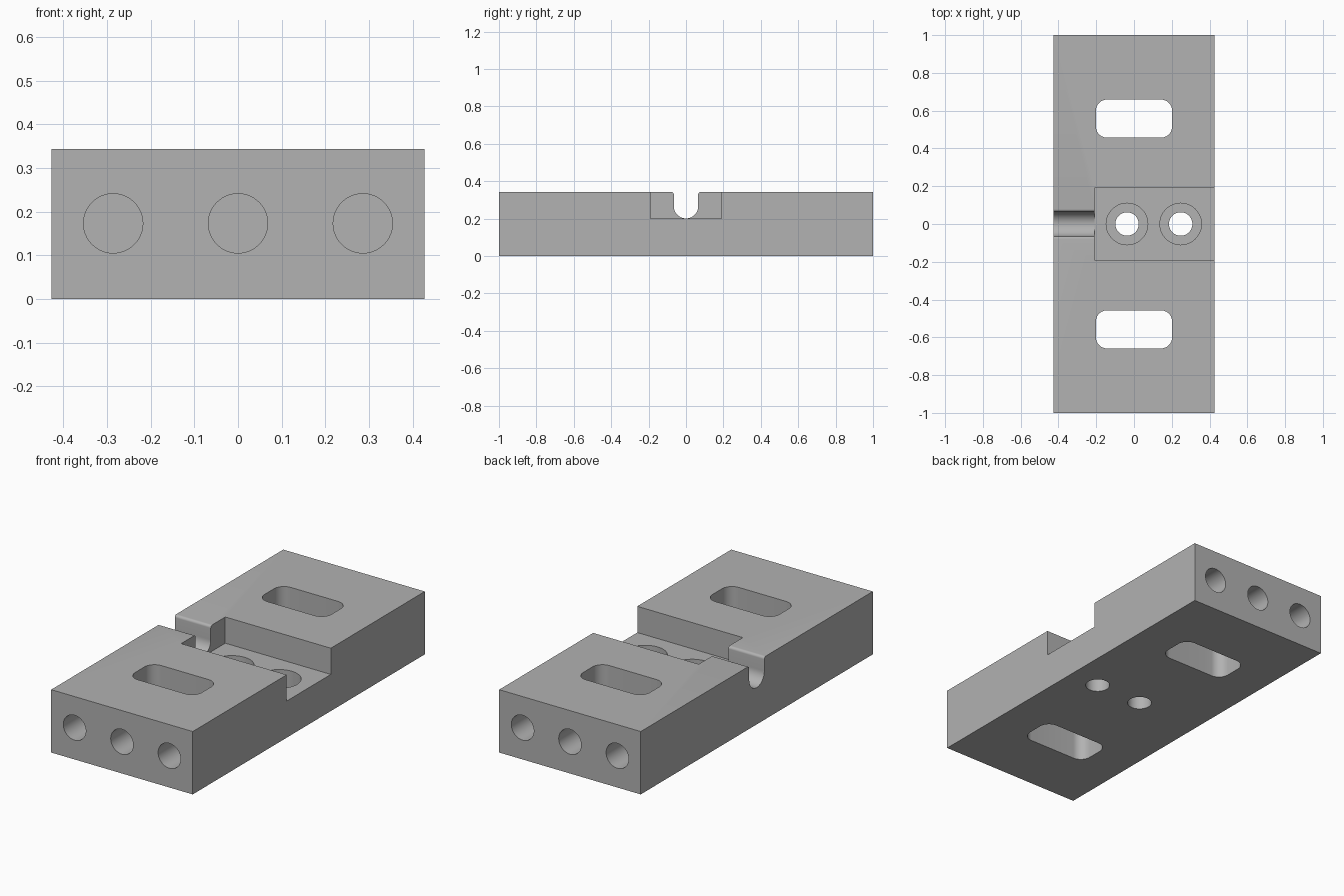
import bpy, bmesh
from math import cos, sin, pi, radians
from mathutils import Matrix

cube = bpy.data.objects.get("Cube")
if cube:
    bpy.data.objects.remove(cube)

grey = bpy.data.materials.new("machined_grey")
grey.use_nodes = True
tone = (0.445, 0.445, 0.445, 1)
grey.diffuse_color = tone
grey.node_tree.nodes["Principled BSDF"].inputs["Base Color"].default_value = tone

HX, HY, TOP, FLOOR = 0.427, 1.0, 0.343, 0.2
AXES = {"z": lambda a, b, t: (a, b, t),
        "y": lambda a, b, t: (a, t, b),
        "x": lambda a, b, t: (t, a, b)}


def arc(cx, cy, r, start, end, n):
    angles = [radians(start + (end - start) * i / n) for i in range(n + 1)]
    return [(cx + r * cos(a), cy + r * sin(a)) for a in angles]


def circle(cx, cy, r, n=48):
    return arc(cx, cy, r, 0, 360, n)[:-1]


def rounded_rect(cx, cy, w, h, r):
    points = []
    for k, (sx, sy) in enumerate(((1, 1), (-1, 1), (-1, -1), (1, -1))):
        points += arc(cx + sx * (w - r), cy + sy * (h - r), r, 90 * k, 90 * k + 90, 10)
    return points


def box(a0, a1, b0, b1):
    return [(a0, b0), (a1, b0), (a1, b1), (a0, b1)]


def prism(name, outline, axis, start, end):
    """Extrude a closed outline along an axis."""
    bm = bmesh.new()
    place = AXES[axis]
    low = [bm.verts.new(place(a, b, start)) for a, b in outline]
    high = [bm.verts.new(place(a, b, end)) for a, b in outline]
    bm.faces.new(low)
    bm.faces.new(high)
    for i in range(len(low)):
        j = (i + 1) % len(low)
        bm.faces.new((low[i], low[j], high[j], high[i]))
    bmesh.ops.recalc_face_normals(bm, faces=bm.faces)
    mesh = bpy.data.meshes.new(name)
    bm.to_mesh(mesh)
    bm.free()
    mesh.materials.append(grey)
    obj = bpy.data.objects.new(name, mesh)
    bpy.context.collection.objects.link(obj)
    return obj


block = prism("mounting_block", box(-HX, HX, -HY, HY), "z", 0, TOP)
cutters = []

# Recessed pocket open on the left side
cutters.append(prism("pocket_cutter", box(-0.21, 0.6, -0.19, 0.19), "x", 0, 1))
bpy.data.objects.remove(cutters.pop())
cutters.append(prism("pocket_cutter", box(-0.21, 0.6, -0.19, 0.19), "z", FLOOR, 0.5))

# Round-bottomed channel with softened rims
R, RIM = 0.065, 0.014
groove = arc(0, FLOOR + 0.001 + R, R, 180, 360, 24)
groove += arc(R + RIM, TOP - RIM, RIM, 180, 90, 6)
groove += [(R + RIM, 0.5), (-R - RIM, 0.5)]
groove += arc(-R - RIM, TOP - RIM, RIM, 90, 0, 6)
cutters.append(prism("channel_cutter", groove, "x", -0.6, -0.16))

# Counterbored screw holes
for x in (-0.037, 0.247):
    cutters.append(prism("counterbore_cutter", circle(x, 0, 0.11), "z", 0.08, 0.25))
    cutters.append(prism("screw_hole_cutter", circle(x, 0, 0.062), "z", -0.1, 0.24))

# Slots through the block and blind holes in both ends
for side in (-1, 1):
    slot = rounded_rect(0, side * 0.558, 0.202, 0.101, 0.06)
    cutters.append(prism("slot_cutter", slot, "z", -0.1, 0.5))
    for x in (-0.286, 0, 0.286):
        cutters.append(prism("end_hole_cutter", circle(x, 0.173, 0.068), "y",
                             side * 0.7, side * 1.1))

for cutter in cutters:
    cutter.hide_render = True
    cut = block.modifiers.new(cutter.name, "BOOLEAN")
    cut.operation = "DIFFERENCE"
    cut.solver = "EXACT"
    cut.object = cutter

# Bake the cuts, then drop the cutters
bpy.context.view_layer.update()
graph = bpy.context.evaluated_depsgraph_get()
result = bpy.data.meshes.new_from_object(block.evaluated_get(graph))
block.modifiers.clear()
block.data = result
for cutter in cutters:
    bpy.data.objects.remove(cutter)
result.materials.clear()
result.materials.append(grey)
for face in result.polygons:
    face.material_index = 0

bpy.ops.object.select_all(action="DESELECT")
block.select_set(True)
bpy.context.view_layer.objects.active = block
bpy.ops.object.shade_smooth_by_angle(angle=radians(30))
